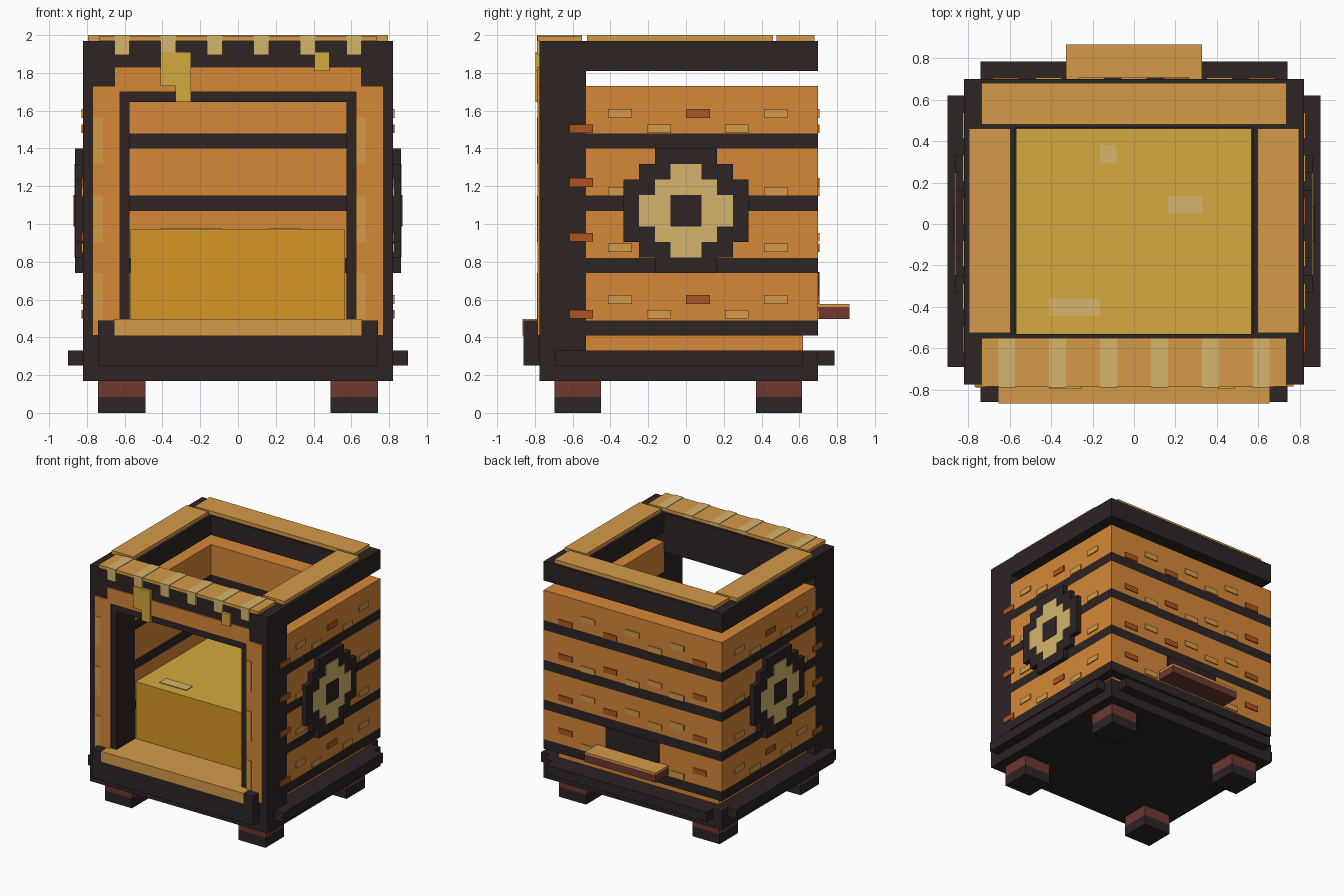
import bpy, bmesh

if "Cube" in bpy.data.objects:
    bpy.data.objects.remove(bpy.data.objects["Cube"])


def material(name, r, g, b):
    def lin(c):
        c = c / 255
        return c / 12.92 if c <= 0.04045 else ((c + 0.055) / 1.055) ** 2.4
    m = bpy.data.materials.new(name)
    m.diffuse_color = (lin(r), lin(g), lin(b), 1)
    m.use_nodes = True
    m.node_tree.nodes["Principled BSDF"].inputs["Base Color"].default_value = m.diffuse_color
    return m


DARK = material("dark wood", 46, 36, 36)
ORANGE = material("orange wood", 214, 136, 56)
TAN = material("tan wood", 213, 155, 73)
CREAM = material("cream", 213, 181, 108)
RUST = material("rust wood", 174, 86, 34)
BROWN = material("red brown", 108, 56, 48)
GOLD = material("gold honey", 211, 169, 62)
AMBER = material("amber honey", 213, 149, 36)


def finish(name, bm, mat):
    bmesh.ops.recalc_face_normals(bm, faces=bm.faces[:])
    me = bpy.data.meshes.new(name)
    bm.to_mesh(me)
    bm.free()
    me.materials.append(mat)
    ob = bpy.data.objects.new(name, me)
    bpy.context.collection.objects.link(ob)
    return ob


def boxes(name, mat, *spans):
    """One object from boxes given as (x0, x1, y0, y1, z0, z1)."""
    bm = bmesh.new()
    for x0, x1, y0, y1, z0, z1 in spans:
        for v in bmesh.ops.create_cube(bm, size=1)["verts"]:
            v.co = (x1 if v.co.x > 0 else x0, y1 if v.co.y > 0 else y0,
                    z1 if v.co.z > 0 else z0)
    return finish(name, bm, mat)


def prism(name, mat, outline, place, lo, hi):
    """Extrude a 2D outline from lo to hi; place maps (u, v, w) to xyz."""
    bm = bmesh.new()
    a, b = ([bm.verts.new(place(u, v, w)) for u, v in outline] for w in (lo, hi))
    bm.faces.new(a)
    bm.faces.new(b)
    for i in range(len(a)):
        j = (i + 1) % len(a)
        bm.faces.new((a[i], a[j], b[j], b[i]))
    return finish(name, bm, mat)


# Feet, base and base trim
for part, mat, z0, z1 in (("foot_tip", DARK, 0, 0.083), ("foot_top", BROWN, 0.083, 0.17)):
    boxes(part, mat, *[(x, x + 0.25, y, y + 0.245, z0, z1)
                       for x in (-0.74, 0.49) for y in (-0.695, 0.37)])
boxes("base", DARK, (-0.82, 0.82, -0.775, 0.70, 0.17, 0.33))
boxes("base_trim", DARK, (-0.90, -0.82, -0.69, 0.62, 0.25, 0.33),
      (0.82, 0.90, -0.69, 0.62, 0.25, 0.33), (-0.74, 0.74, 0.70, 0.785, 0.25, 0.33))
boxes("inner_floor", DARK, (-0.575, 0.575, -0.775, 0.465, 0.33, 0.49))

# Three-sided body walls in alternating bands
bands = [(0.33, 0.41, ORANGE, 0.08)]
for k in range(4):
    z = 0.41 + 0.33 * k
    bands += [(z, z + 0.08, DARK, 0), (z + 0.08, z + 0.33, ORANGE, 0)]
for z0, z1, mat, inset in bands:
    x, y = 0.82 - inset, 0.70 - inset
    wall = [(-x, -0.53), (-0.575, -0.53), (-0.575, 0.465), (0.575, 0.465),
            (0.575, -0.53), (x, -0.53), (x, y), (-x, y)]
    prism("wall_band", mat, wall, lambda u, v, w: (u, v, w), z0, z1)

# Front posts, header and roof ring
boxes("front_posts", DARK, (-0.82, -0.575, -0.775, -0.53, 0.33, 1.81),
      (0.575, 0.82, -0.775, -0.53, 0.33, 1.81))
boxes("window_header", DARK, (-0.575, 0.575, -0.775, -0.53, 1.645, 1.81))
boxes("roof_ring", DARK, (-0.82, 0.82, -0.775, -0.53, 1.81, 1.97),
      (-0.82, 0.82, 0.465, 0.70, 1.81, 1.97),
      (-0.82, -0.575, -0.53, 0.465, 1.81, 1.97),
      (0.575, 0.82, -0.53, 0.465, 1.81, 1.97))
boxes("roof_planks", TAN, (-0.735, 0.735, -0.785, -0.55, 1.97, 1.996),
      (-0.735, 0.735, 0.48, 0.68, 1.97, 2.0),
      (-0.795, -0.595, -0.525, 0.46, 1.97, 2.0),
      (0.595, 0.795, -0.525, 0.46, 1.97, 2.0))

# Cream strips folded over the front roof edge
strips = []
for k in range(6):
    x = -0.615 + 0.246 * k
    strips += [(x - 0.04, x + 0.04, -0.775, -0.55, 1.97, 2.0),
               (x - 0.04, x + 0.04, -0.79, -0.775, 1.895, 2.0)]
boxes("roof_strips", CREAM, *strips)

# Orange front frame with its long tabs
half = [(0.625, 1.70), (0.625, 0.41), (0.77, 0.41), (0.77, 1.73), (0.655, 1.73), (0.655, 1.83)]
frame = half + [(-x, z) for x, z in reversed(half)]
prism("front_frame", ORANGE, frame, lambda u, v, w: (u, w, v), -0.785, -0.77)
boxes("frame_tabs", TAN, *[(x, x + 0.05, -0.79, -0.78, z, z + 0.245)
                           for x in (-0.765, 0.625) for z in (0.495, 0.905, 1.32)])

# Front beam and sill
boxes("front_beam", DARK, (-0.74, 0.74, -0.86, -0.775, 0.25, 0.41),
      (-0.74, -0.655, -0.86, -0.775, 0.41, 0.49), (0.655, 0.74, -0.86, -0.775, 0.41, 0.49))
boxes("window_sill", TAN, (-0.655, 0.655, -0.866, -0.53, 0.41, 0.496))

# Honey block with a lighter top, pale patches and drips
boxes("honey_block", AMBER, (-0.57, 0.567, -0.53, 0.46, 0.49, 0.965))
boxes("honey_top", GOLD, (-0.57, 0.567, -0.53, 0.46, 0.965, 0.97))
boxes("honey_patches", CREAM, (-0.165, -0.085, 0.295, 0.38, 0.97, 0.977),
      (0.165, 0.33, 0.05, 0.135, 0.97, 0.977), (-0.41, -0.165, -0.445, -0.36, 0.97, 0.977))
boxes("honey_drips", GOLD, (-0.41, -0.25, -0.797, -0.77, 1.73, 1.91),
      (-0.33, -0.25, -0.797, -0.77, 1.645, 1.73), (0.405, 0.485, -0.797, -0.77, 1.81, 1.91))

# Stepped flower medallions on both sides
C = 0.0825


def stepped(name, mat, widths, s, depth):
    n = len(widths)
    x0, x1 = sorted((s * 0.81, s * depth))
    half = [(w * C, 1.07 + (i + e - n / 2) * C) for i, w in enumerate(widths) for e in (0, 1)]
    # drop repeated points between equal rows
    half = [p for i, p in enumerate(half) if p not in half[:i]]
    prism(name, mat, half + [(-u, v) for u, v in reversed(half)],
          lambda u, v, w: (w, u, v), x0, x1)


for s in (-1, 1):
    stepped("medallion_rim", DARK, (2, 3, 4, 4, 4, 4, 3, 2), s, 0.862)
    stepped("medallion_petals", CREAM, (1, 2, 3, 3, 2, 1), s, 0.866)
    stepped("medallion_centre", DARK, (1, 1), s, 0.87)

# Staggered brick tabs on the sides and back
light, rust = [], []
levels = [(0.522, 0.60), (0.875, 0.93), (1.172, 1.22), (1.505, 1.585)]
for row, z_pair in enumerate(levels):
    for i in range(6):
        if row in (1, 2) and i in (2, 3, 4):
            continue  # covered by the medallion
        y, z = -0.555 + 0.206 * i, z_pair[(i + row // 2 + row) % 2]
        for s in (-1, 1):
            x0, x1 = sorted((s * 0.81, s * 0.828))
            (rust if i in (0, 3) else light).append(
                (x0, x1, y - 0.063, y + 0.063, z - 0.023, z + 0.023))
    for i in range(7):
        x, z = 0.618 - 0.206 * i, z_pair[(i + row + 1) % 2]
        if row == 0 and i in (2, 3, 4):
            continue  # behind the entrance
        (rust if i in (0, 2, 6) else light).append(
            (x - 0.063, x + 0.063, 0.69, 0.708, z - 0.023, z + 0.023))
boxes("light_tabs", TAN, *light)
boxes("rust_tabs", RUST, *rust)

# Back entrance and landing board
boxes("entrance", DARK, (-0.247, 0.247, 0.69, 0.708, 0.57, 0.745))
boxes("landing_board", BROWN, (-0.327, 0.327, 0.70, 0.866, 0.497, 0.56))
boxes("landing_top", TAN, (-0.327, 0.327, 0.70, 0.866, 0.56, 0.577))
